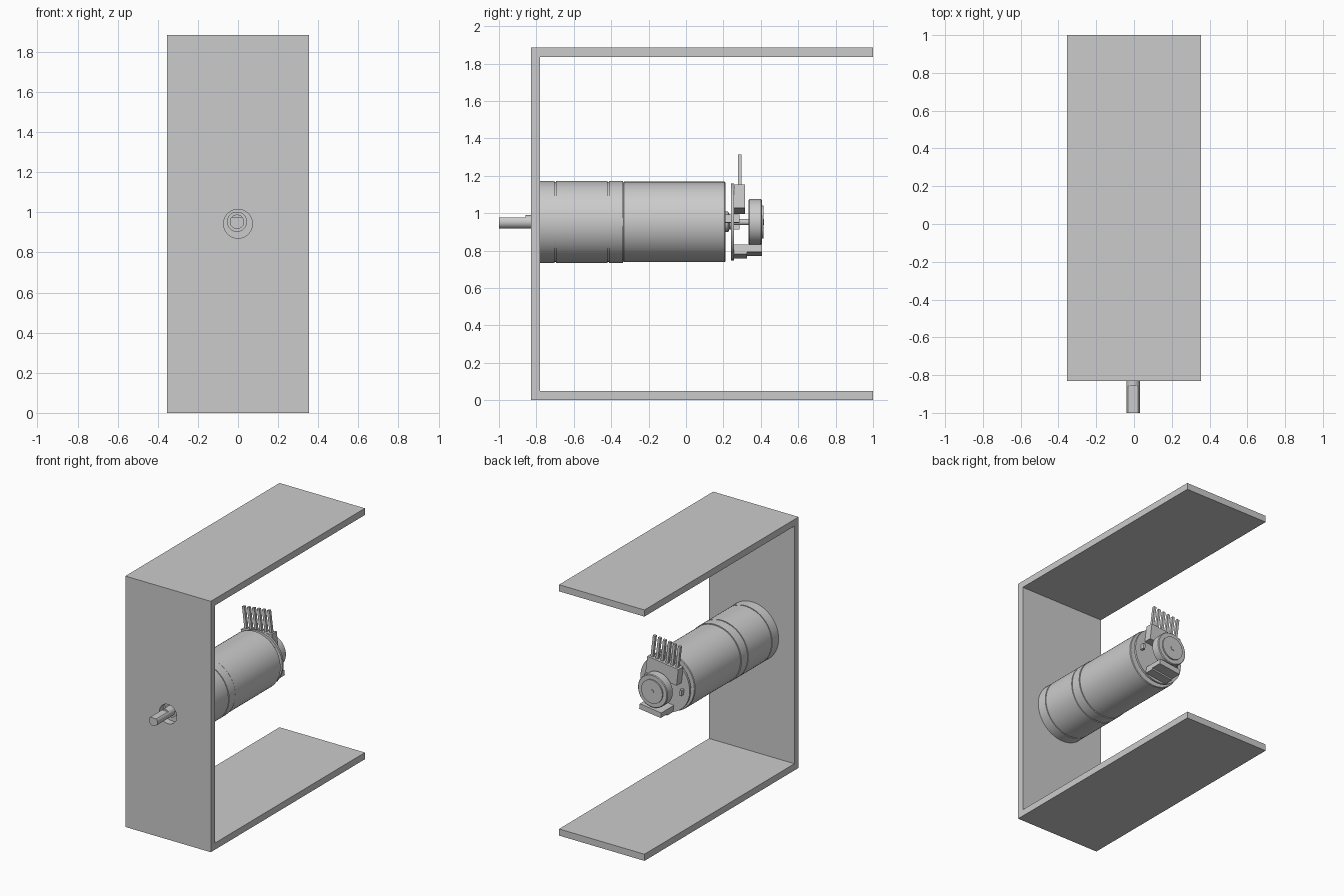
import bpy, bmesh, math
from mathutils import Matrix, Vector

cube = bpy.data.objects.get("Cube")
if cube:
    bpy.data.objects.remove(cube, do_unlink=True)

grey = bpy.data.materials.new("plain grey")
grey.use_nodes = True
grey.diffuse_color = (0.6, 0.6, 0.6, 1)
grey.node_tree.nodes["Principled BSDF"].inputs["Base Color"].default_value = (0.6, 0.6, 0.6, 1)

AXIS = Vector((-0.005, 0, 0.953))       # motor centre line, along y
TILT = Matrix.Translation(AXIS) @ Matrix.Rotation(math.radians(-7), 4, 'Y')


def finish(name, bm, matrix=None, smooth=False):
    """Turn a bmesh into a named object with the grey material."""
    bmesh.ops.recalc_face_normals(bm, faces=bm.faces)
    mesh = bpy.data.meshes.new(name)
    bm.to_mesh(mesh)
    bm.free()
    mesh.materials.append(grey)
    obj = bpy.data.objects.new(name, mesh)
    bpy.context.collection.objects.link(obj)
    if matrix:
        obj.matrix_world = matrix
    if smooth:
        bpy.ops.object.select_all(action='DESELECT')
        obj.select_set(True)
        bpy.context.view_layer.objects.active = obj
        bpy.ops.object.shade_smooth_by_angle(angle=math.radians(30))
    return obj


def lathe(name, profile, segments=64, centre=AXIS, flat=None):
    """Solid turned about the y axis from (y, radius) pairs; flat caps its height."""
    bm = bmesh.new()
    rings = []
    for y, r in profile:
        angles = [2 * math.pi * i / segments for i in range(segments)]
        top = flat if flat else r
        rings.append([bm.verts.new((r * math.cos(a), y, min(r * math.sin(a), top)))
                      for a in angles])
    for a, b in zip(rings, rings[1:]):
        for i in range(segments):
            j = (i + 1) % segments
            bm.faces.new((a[i], a[j], b[j], b[i]))
    bm.faces.new(rings[0])
    bm.faces.new(rings[-1])
    return finish(name, bm, Matrix.Translation(centre), True)


def box(name, x, y, z, matrix=TILT):
    """Box from (low, high) ranges."""
    bm = bmesh.new()
    bmesh.ops.create_cube(bm, size=1)
    for v in bm.verts:
        v.co = [r[0] if c < 0 else r[1] for c, r in zip(v.co, (x, y, z))]
    return finish(name, bm, matrix)


# U-shaped mounting bracket
bm = bmesh.new()
F, B, H, T = -0.83, 1.0, 1.885, 0.05
outline = [(F, 0), (B, 0), (B, T), (F + T, T),
           (F + T, H - T), (B, H - T), (B, H), (F, H)]
face = bm.faces.new([bm.verts.new((-0.355, y, z)) for y, z in outline])
out = bmesh.ops.extrude_face_region(bm, geom=[face])
bmesh.ops.translate(bm, vec=(0.71, 0, 0),
                    verts=[g for g in out["geom"] if isinstance(g, bmesh.types.BMVert)])
bracket = finish("bracket", bm)

# Shaft opening through the front plate
cutter = lathe("opening_cutter", [(-0.9, 0.072), (-0.7, 0.072)], centre=Vector((0, 0, 0.943)))
cutter.hide_render = True
cutter.hide_viewport = True
cut = bracket.modifiers.new("opening", 'BOOLEAN')
cut.operation = 'DIFFERENCE'
cut.solver = 'EXACT'
cut.object = cutter


def groove(y, r, w=0.004, d=0.006):
    return [(y - w, r), (y - w, r - d), (y + w, r - d), (y + w, r)]


# Gearbox, motor can and output shaft
R = 0.219
lathe("gearbox", [(-0.78, R)] + groove(-0.7, R) + groove(-0.415, R) + [(-0.338, R)])
lathe("motor_can", [(-0.345, 0.211), (-0.335, 0.211), (-0.332, 0.215),
                    (0.205, 0.215), (0.21, 0.211)])
lathe("front_boss", [(-0.79, 0.05), (-0.782, 0.05), (-0.77, 0.05)])
lathe("shaft_base", [(-0.858, 0.036), (-0.77, 0.036)], 32)
lathe("shaft_tip", [(-1.0, 0.036), (-0.85, 0.036)], 32, flat=0.024)

# Rear bearing, encoder board, axle and magnet wheel
lathe("rear_bearing", [(0.2, 0.055), (0.225, 0.055), (0.232, 0.04), (0.245, 0.04)], 32)
lathe("encoder_board", [(0.24, 0.205), (0.256, 0.205)])
lathe("rear_axle", [(0.2, 0.017), (0.417, 0.017)], 24)
lathe("magnet_wheel", [(0.335, 0.118), (0.34, 0.123), (0.4, 0.123), (0.405, 0.118),
                       (0.405, 0.088), (0.414, 0.088)])

# Connector with six pins
box("connector", (-0.13, 0.13), (0.256, 0.315), (0.06, 0.187))
for i in range(6):
    x = (i - 2.5) * 0.042
    box(f"pin_{i + 1}", (x - 0.01, x + 0.01), (0.278, 0.298), (0.18, 0.35))

# Sensor block below the wheel
box("sensor_block", (-0.09, 0.09), (0.256, 0.405), (-0.173, -0.133))
box("sensor_base", (-0.09, 0.09), (0.256, 0.325), (-0.185, -0.133))

# Motor terminals through the board
for side, s in (("left", 1), ("right", -1)):
    box(f"{side}_terminal", (s * 0.15 - 0.008, s * 0.15 + 0.008), (0.2, 0.285), (-0.022, 0.022))
